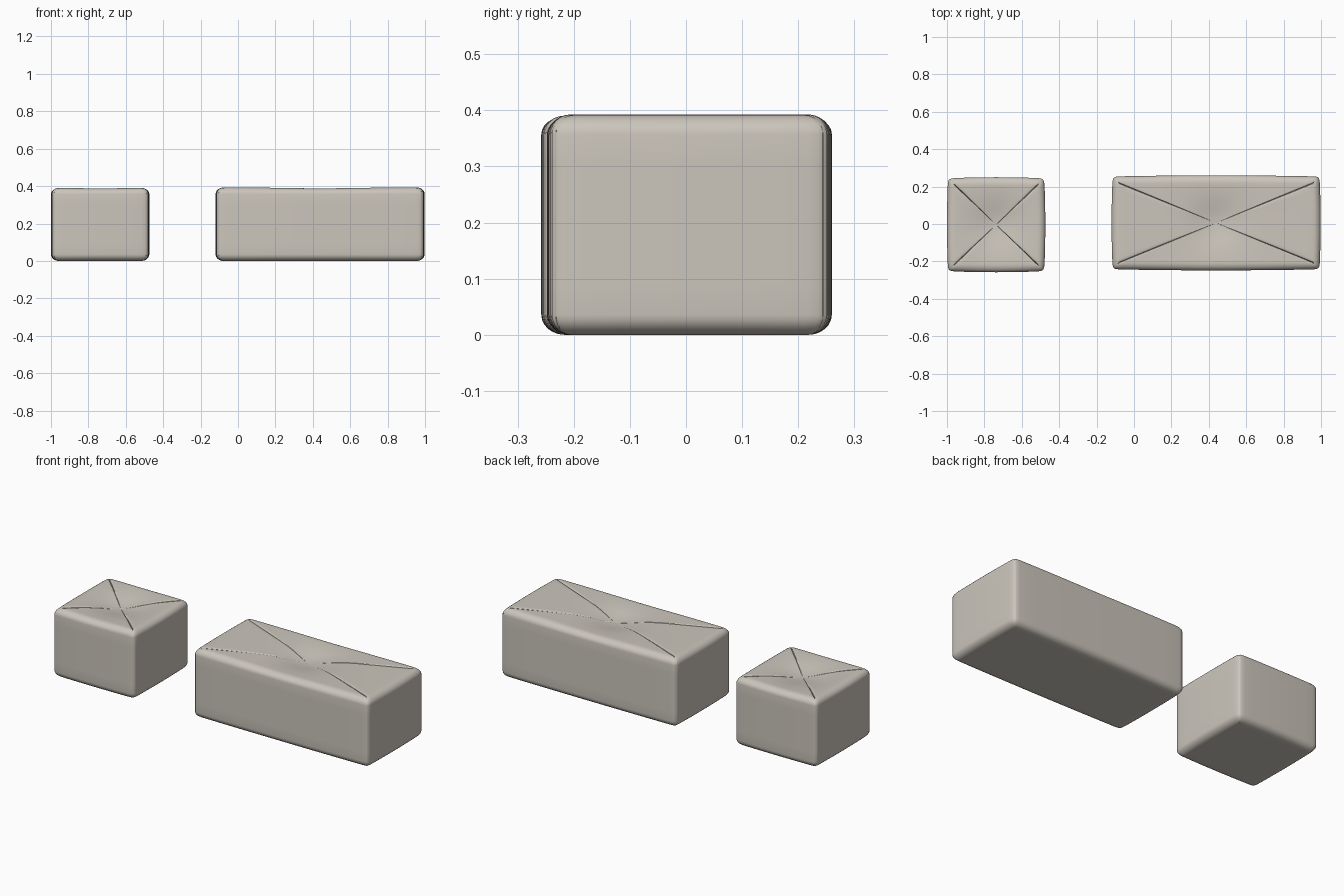
import bpy, bmesh, math

if "Cube" in bpy.data.objects:
    bpy.data.objects.remove(bpy.data.objects["Cube"])

fabric = bpy.data.materials.new("warm_grey_fabric")
fabric.diffuse_color = (0.60, 0.56, 0.50, 1)
fabric.use_nodes = True
fabric.node_tree.nodes["Principled BSDF"].inputs["Base Color"].default_value = fabric.diffuse_color

HEIGHT, ROUND = 0.393, 0.036
# distance from the corner seam, inward offset of the panel there
SEAM = [(0.0, 0.018), (0.003, 0.010), (0.008, 0.005), (0.018, 0.0015), (0.036, 0.0)]
SEAM_DROP = [0.012, 0.003, 0.001, 0.0, 0.0]
SPAN = 10          # panel columns between the seam zones
BULGE = 0.006      # plumpness of the side panels


def profile():
    """Rows from the bottom centre up to the top centre: scale, inset, z, sideness, topness."""
    rows = [(k, ROUND, 0.0, 0.0, 0.0) for k in (0.4, 0.9)]
    arc = [math.radians(a) for a in range(0, 91, 15)]
    rows += [(1, ROUND * (1 - math.sin(a)), ROUND * (1 - math.cos(a)), math.sin(a), 0.0) for a in arc]
    rows += [(1, 0, ROUND + (HEIGHT - 2 * ROUND) * i / 6, 1.0, 0.0) for i in range(1, 6)]
    rows += [(1, ROUND * (1 - math.cos(a)), HEIGHT - ROUND * (1 - math.sin(a)),
              math.cos(a), math.sin(a)) for a in arc]
    rows += [(k / 20, ROUND, HEIGHT, 0.0, 1.0) for k in range(19, 0, -1)]
    return rows


def side_points(half):
    """Across one panel, from its first seam up to (not including) the next."""
    n = len(SEAM)
    pts = [(-1, i) for i in range(n)]
    pts += [(0, -1 + 2 * j / SPAN) for j in range(1, SPAN)]
    pts += [(1, i) for i in range(n - 1, 0, -1)]
    return pts


def tuft(x, y):
    """Soft pull-down around the middle of the top."""
    r = math.hypot(x, y)
    return 0.024 * math.exp(-(r / 0.13) ** 2) + 0.006 * math.exp(-(r / 0.3) ** 2)


def make_pouf(name, cx, cy, half_x, half_y):
    bm = bmesh.new()
    rings = []
    for k, inset, z, side, top in profile():
        ring = []
        # four mitred panels, each turned a quarter
        for q in range(4):
            out, along = (half_x, half_y) if q % 2 == 0 else (half_y, half_x)
            out = (out - BULGE - inset) * k
            along = (along - BULGE - inset) * k
            shrink = min(1, k * 1.2)
            for end, v in side_points(along):
                if end:
                    e, o = SEAM[v]
                    drop = SEAM_DROP[v]
                    t = end * (along - e * shrink)
                    if v == 0:      # shared seam vertex
                        t = end * (along - o * side)
                else:
                    o = drop = 0.0
                    t = v * (along - SEAM[-1][0] * shrink)
                u = out - o * side + BULGE * side * (1 - (t / along) ** 2)
                x, y = u, t
                for _ in range(q):
                    x, y = -y, x
                zz = z - top * (drop * min(1, k * 2) + tuft(x, y))
                ring.append(bm.verts.new((cx + x, cy + y, zz)))
        rings.append(ring)
    n = len(rings[0])
    for a, b in zip(rings, rings[1:]):
        for i in range(n):
            j = (i + 1) % n
            bm.faces.new((a[i], a[j], b[j], b[i]))
    # underside and button-point in the top
    bm.faces.new(list(reversed(rings[0])))
    tip = bm.verts.new((cx, cy, HEIGHT - tuft(0, 0) - 0.001))
    for i in range(n):
        bm.faces.new((rings[-1][i], rings[-1][(i + 1) % n], tip))
    bmesh.ops.recalc_face_normals(bm, faces=bm.faces)
    mesh = bpy.data.meshes.new(name)
    bm.to_mesh(mesh)
    bm.free()
    mesh.materials.append(fabric)
    obj = bpy.data.objects.new(name, mesh)
    bpy.context.collection.objects.link(obj)
    bpy.ops.object.select_all(action='DESELECT')
    obj.select_set(True)
    bpy.context.view_layer.objects.active = obj
    bpy.ops.object.shade_smooth_by_angle(angle=math.radians(40))


make_pouf("square_pouf", -0.737, -0.004, 0.263, 0.254)
make_pouf("long_pouf", 0.439, 0.006, 0.559, 0.254)
